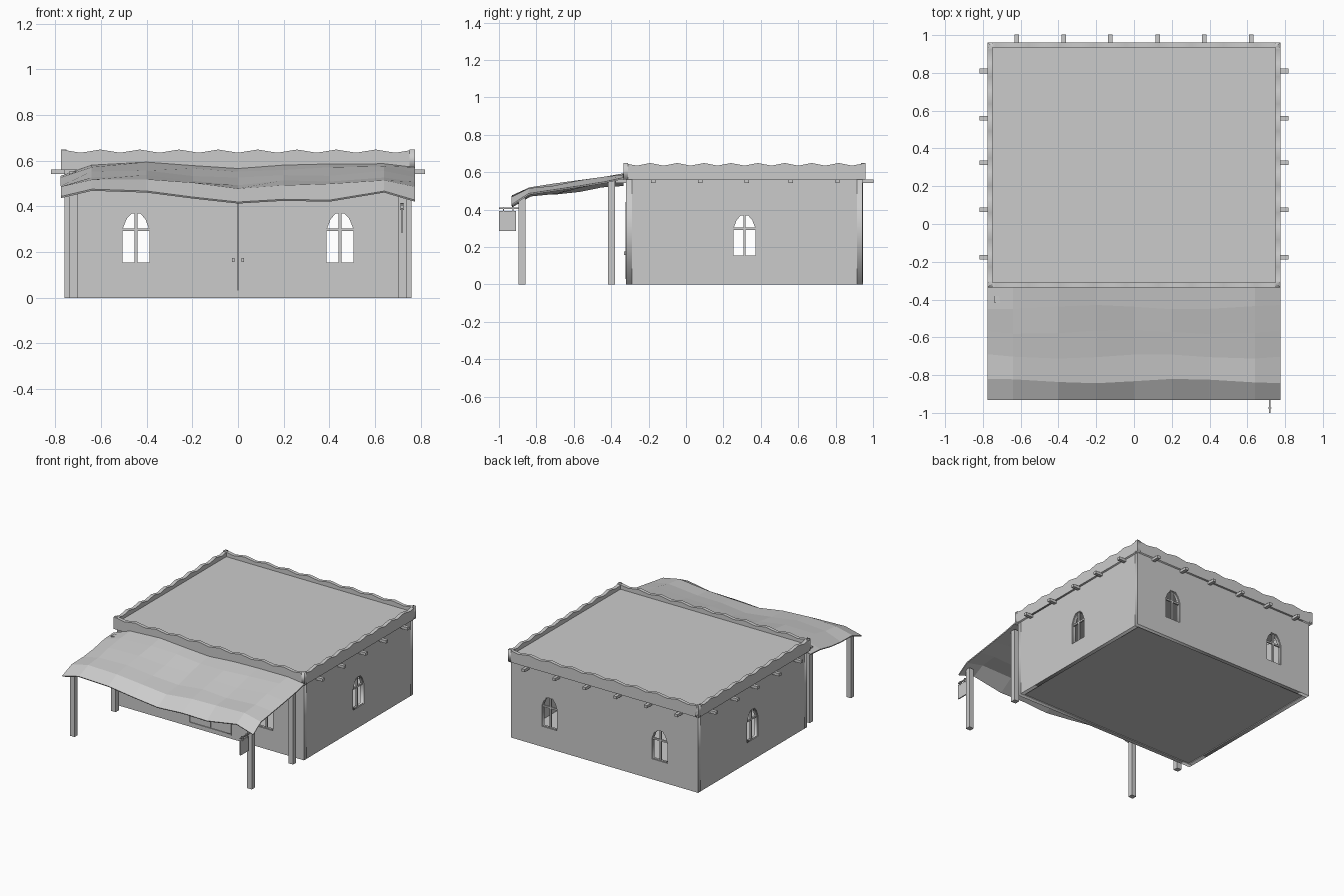
import bpy, bmesh, math
from mathutils import Matrix

if "Cube" in bpy.data.objects:
    bpy.data.objects.remove(bpy.data.objects["Cube"])

CY, HX, HY, T = 0.3125, 0.76, 0.6325, 0.03   # building centre, half sizes, wall thickness
# name, turn, distance from centre, half width, window offsets, beam offsets
FB = (-.62, -.372, -.125, .125, .372, .62)
LR = (-.4875, -.2375, .0125, .2475, .4975)
SIDES = [("front", 0, HY, HX, (-.447, .447), FB),
         ("right", 90, HX, HY, (0,), LR),
         ("back", 180, HY, HX, (-.447, .447), FB),
         ("left", -90, HX, HY, (0,), [-u for u in LR])]


def place(angle, dist):
    """Local x runs along the wall, local y is up, local z points outward."""
    return (Matrix.Translation((0, CY, 0)) @ Matrix.Rotation(math.radians(angle), 4, 'Z')
            @ Matrix.Translation((0, -dist, 0)) @ Matrix.Rotation(math.pi / 2, 4, 'X'))


def panel(name, loops, thick, matrix, z=0):
    """Flat panel with optional holes; its outer face sits at local z."""
    cu = bpy.data.curves.new(name, 'CURVE')
    cu.dimensions, cu.fill_mode, cu.extrude = '2D', 'BOTH', thick / 2
    for pts in loops:
        sp = cu.splines.new('POLY')
        sp.points.add(len(pts) - 1)
        for p, (x, y) in zip(sp.points, pts):
            p.co = (x, y, 0, 1)
        sp.use_cyclic_u = True
    tmp = bpy.data.objects.new(name, cu)
    bpy.context.collection.objects.link(tmp)
    mesh = bpy.data.meshes.new_from_object(tmp.evaluated_get(bpy.context.evaluated_depsgraph_get()))
    bpy.data.objects.remove(tmp)
    ob = bpy.data.objects.new(name, mesh)
    bpy.context.collection.objects.link(ob)
    mesh.transform(matrix @ Matrix.Translation((0, 0, z - thick / 2)))
    return ob


def box(name, lo, hi, matrix=Matrix()):
    me = bpy.data.meshes.new(name)
    bm = bmesh.new()
    bmesh.ops.create_cube(bm, size=1)
    for v in bm.verts:
        v.co = [a + (c + .5) * (b - a) for a, b, c in zip(lo, hi, v.co)]
    bm.transform(matrix)
    bm.to_mesh(me)
    bm.free()
    ob = bpy.data.objects.new(name, me)
    bpy.context.collection.objects.link(ob)
    return ob


def arch(half, cx=0, inset=0):
    """Mirror half an arch outline around cx."""
    h = [(x - inset if x > 0 else 0, y) for x, y in half]
    h[0] = (h[0][0], h[0][1] + inset)
    h[-1] = (h[-1][0], h[-1][1] - inset)
    return [(cx + x, y) for x, y in h] + [(cx - x, y) for x, y in reversed(h) if x > 0]


WINDOW = [(.0625, .15), (.0625, .30), (.045, .345), (.024, .372)]
DOOR = [(.172, .028), (.172, .27), (.135, .35), (.08, .41), (0, .44)]

# walls, windows, parapet and beam ends for every side
for name, ang, dist, half, wins, beams in SIDES:
    m = place(ang, dist)
    w = half if name in ("front", "back") else half - T
    loops = [[(-w, 0), (w, 0), (w, .57), (-w, .57)]] + [arch(WINDOW, u) for u in wins]
    if name == "front":
        loops.append(arch(DOOR))
    panel(name + "_wall", loops, T, m)
    for u in wins:
        panel(name + "_window_frame", [arch(WINDOW, u), arch(WINDOW, u, .004)], .016, m, -.006)
        box(name + "_window_upright", (u - .006, .15, -.02), (u + .006, .372, -.008), m)
        box(name + "_window_crossbar", (u - .0625, .292, -.02), (u + .0625, .304, -.008), m)
    # scalloped parapet
    p, n = half + .015, 36
    top = [(p - 2 * p * i / n, .642 + .007 * math.cos(2 * math.pi * 9 * i / n))
           for i in range(n + 1)]
    panel(name + "_parapet", [[(-p, .56), (p, .56)] + top], .025, m, .015)
    for u in beams:
        box(name + "_beam_end", (u - .012, .542, -T), (u + .012, .562, .058), m)

# roof deck and floor
box("roof_deck", (-HX, CY - HY, .60), (HX, CY + HY, .612))
box("floor", (-HX + T, CY - HY + T, .006), (HX - T, CY + HY - T, .016))

# double door with surround and handles
m = place(0, HY)
panel("door_frame", [arch(DOOR), arch(DOOR, 0, .006)], .03, m, .004)
for s, side in ((-1, "left"), (1, "right")):
    leaf = [(.0015, .034)] + [(max(x - .006, .0015), y + (.006 if y < .1 else 0)) for x, y in DOOR[:-1]] + [(.0015, .434)]
    panel(side + "_door_leaf", [[(s * x, y) for x, y in leaf]], .02, m, -.002)
    a, b = sorted((s * .016, s * .026))
    box(side + "_door_handle", (a, .157, .004), (b, .175, .012), m)
    box(side + "_door_handle_mount", (a, .163, -.004), (b, .169, .006), m)

# rippled cloth awning
XS = (-.775, -.64, -.4, -.2, 0, .2, .4, .64, .775)
FRONT = (.44, .472, .464, .438, .416, .428, .424, .464, .424)
BACK = (.53, .577, .59, .575, .562, .577, .582, .583, .567)
ROWS = ((-.93, 0), (-.83, .42), (-.70, .52), (-.57, .70), (-.44, .89), (-.335, 1))
bm = bmesh.new()
grid = []
for j, (y, t) in enumerate(ROWS):
    inner = 0 < j < len(ROWS) - 1
    row = []
    for i, x in enumerate(XS):
        z = FRONT[i] * (1 - t) + BACK[i] * t + (.005 * math.sin(i * 2.1 + j * 1.7) if inner else 0)
        dy = .012 * math.sin(i * 1.3 + j) if inner else 0
        row.append(bm.verts.new((x, y + dy, z)))
    grid.append(row)
for a, b in zip(grid, grid[1:]):
    for i in range(len(XS) - 1):
        bm.faces.new((a[i], a[i + 1], b[i + 1], b[i]))
me = bpy.data.meshes.new("awning")
bm.to_mesh(me)
bm.free()
awning = bpy.data.objects.new("awning", me)
bpy.context.collection.objects.link(awning)
sol = awning.modifiers.new("thickness", 'SOLIDIFY')
sol.thickness, sol.offset = .008, 0

# awning posts
for x, side in ((-.72, "left"), (.72, "right")):
    box(side + "_front_post", (x - .019, -.895, 0), (x + .019, -.858, .462))
    box(side + "_back_post", (x - .019, -.417, 0), (x + .019, -.38, .552))

# hanging board on the right front post
box("sign_arm", (.714, -1.0, .404), (.722, -.89, .412))
box("sign_board", (.714, -1.0, .285), (.722, -.908, .392))
for y in (-.975, -.925):
    box("sign_hanger", (.709, y - .003, .385), (.727, y + .003, .415))
